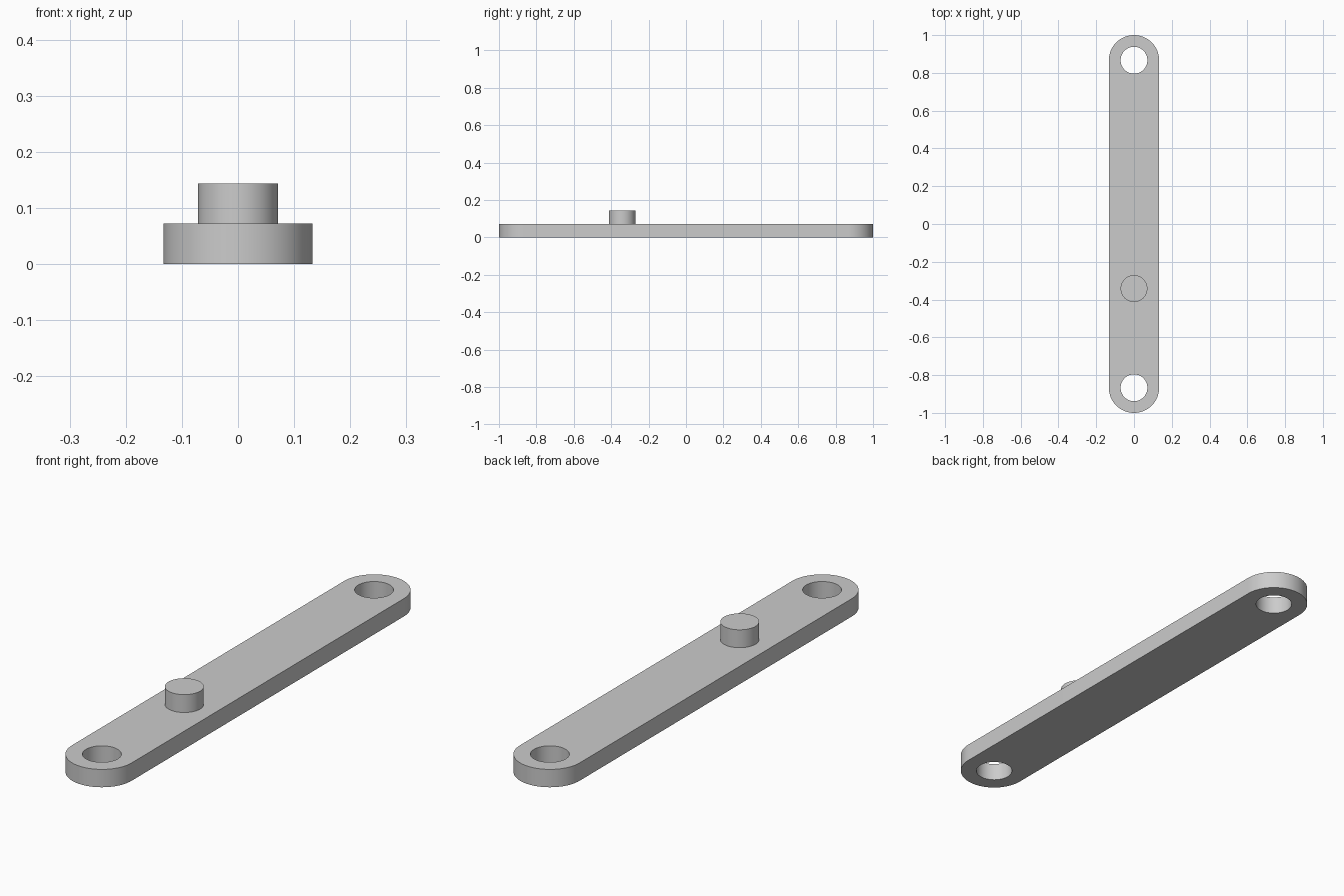
import bpy, bmesh
from math import pi, sin, cos, radians

HALF_WIDTH, THICK = 0.133, 0.072
END_Y, HOLE_R = 0.867, 0.071
PIN_Y, PIN_TOP = -0.342, 0.144
STEPS = 32

if "Cube" in bpy.data.objects:
    bpy.data.objects.remove(bpy.data.objects["Cube"])

grey = bpy.data.materials.new("plain grey")
grey.use_nodes = True
colour = (0.6, 0.6, 0.6, 1)
grey.diffuse_color = colour
grey.node_tree.nodes["Principled BSDF"].inputs["Base Color"].default_value = colour


def arc(y, radius, start, sweep, steps):
    return [(radius * cos(start + sweep * i / steps),
             y + radius * sin(start + sweep * i / steps)) for i in range(steps + 1)]


def prism(name, outline, bottom, top):
    """Extrude a flat outline upward into a closed solid."""
    bm = bmesh.new()
    face = bm.faces.new([bm.verts.new((x, y, bottom)) for x, y in outline])
    result = bmesh.ops.extrude_face_region(bm, geom=[face], use_keep_orig=True)
    verts = [v for v in result["geom"] if isinstance(v, bmesh.types.BMVert)]
    bmesh.ops.translate(bm, verts=verts, vec=(0, 0, top - bottom))
    bmesh.ops.recalc_face_normals(bm, faces=bm.faces)
    mesh = bpy.data.meshes.new(name)
    bm.to_mesh(mesh)
    bm.free()
    mesh.materials.append(grey)
    obj = bpy.data.objects.new(name, mesh)
    bpy.context.collection.objects.link(obj)
    return obj


def disc(y):
    return arc(y, HOLE_R, 0, 2 * pi, 2 * STEPS)[:-1]


# Round-ended bar
outline = arc(END_Y, HALF_WIDTH, 0, pi, STEPS) + arc(-END_Y, HALF_WIDTH, pi, pi, STEPS)
bar = prism("link_bar", outline, 0, THICK)

# Through hole at each end
bpy.context.view_layer.objects.active = bar
for side, y in (("front", -END_Y), ("back", END_Y)):
    cutter = prism(side + "_hole_cutter", disc(y), -THICK, 2 * THICK)
    cutter.hide_render = True
    cut = bar.modifiers.new(side + "_hole", "BOOLEAN")
    cut.operation, cut.solver, cut.object = "DIFFERENCE", "EXACT", cutter
    bpy.ops.object.modifier_apply(modifier=cut.name)
    bpy.data.objects.remove(cutter)

# Round pin standing on the bar
pin = prism("pin", disc(PIN_Y), THICK, PIN_TOP)

# Smooth round walls, sharp rims
bpy.ops.object.select_all(action="DESELECT")
for obj in (bar, pin):
    obj.select_set(True)
bpy.ops.object.shade_smooth_by_angle(angle=radians(30))
